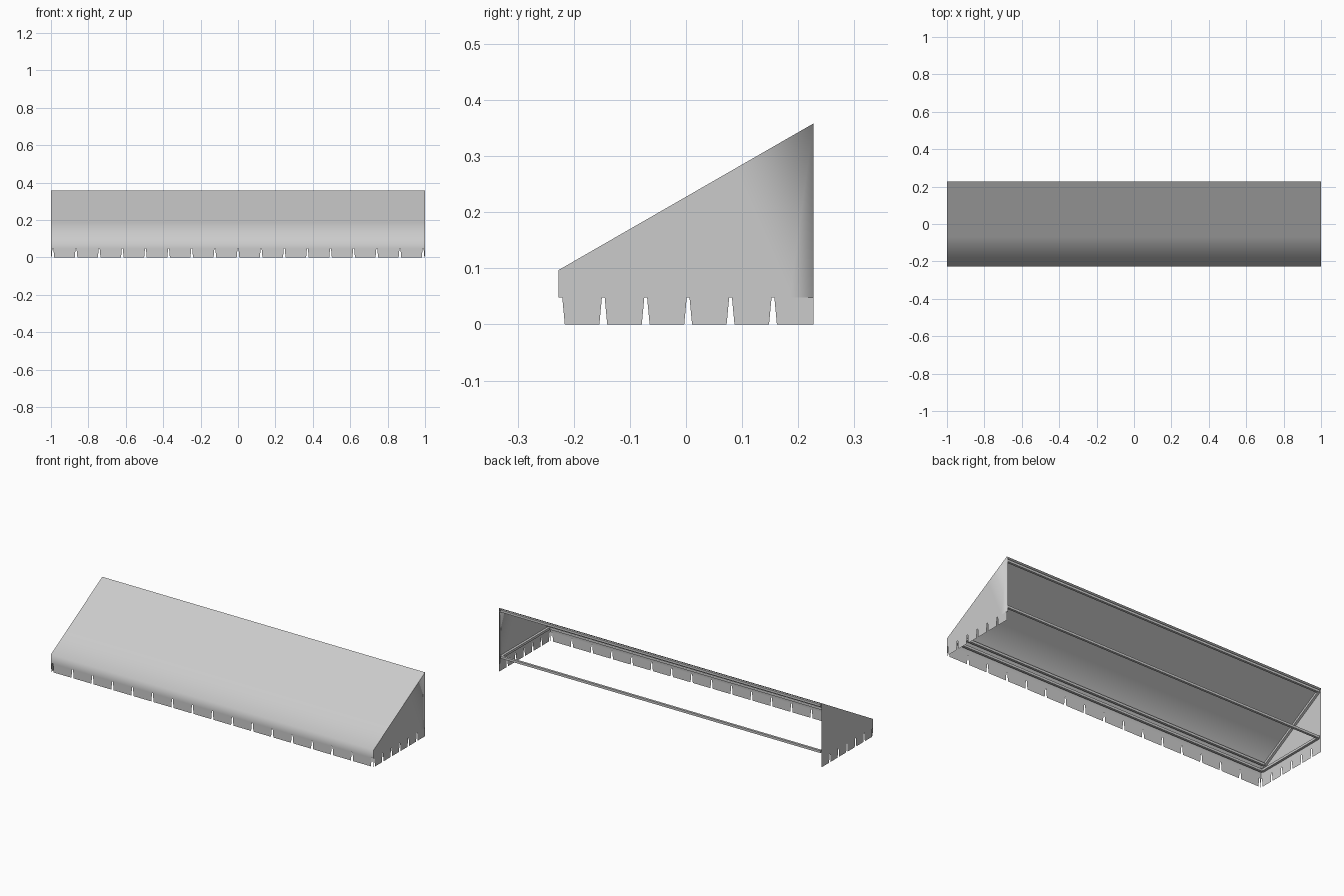
import bpy
import math
from mathutils import Vector

cube = bpy.data.objects.get("Cube")
if cube:
    bpy.data.objects.remove(cube, do_unlink=True)


def make_material(name, rgb):
    m = bpy.data.materials.new(name)
    m.use_nodes = True
    m.diffuse_color = (*rgb, 1)
    m.node_tree.nodes["Principled BSDF"].inputs["Base Color"].default_value = (*rgb, 1)
    return m


grey = make_material("canvas grey", (0.6, 0.6, 0.6))

W, D = 1.0, 0.227             # half width, half depth
EAVE, RIDGE, HEM = 0.097, 0.358, 0.048
SLOPE = (RIDGE - EAVE) / (2 * D)


def roof_z(y):
    return EAVE + (y + D) * SLOPE


def add_mesh(name, verts, faces, smooth=False):
    me = bpy.data.meshes.new(name)
    me.from_pydata(verts, [], faces)
    me.materials.append(grey)
    me.polygons.foreach_set("use_smooth", [smooth] * len(faces))
    me.update()
    ob = bpy.data.objects.new(name, me)
    bpy.context.collection.objects.link(ob)
    return ob


# Canvas roof, softly turning down into the front valance
profile = [(-D, HEM), (-D, EAVE), (-0.07, roof_z(-0.07)), (D, RIDGE)]
verts = [(x, y, z) for y, z in profile for x in (-W, W)]
faces = [(2 * i, 2 * i + 1, 2 * i + 3, 2 * i + 2) for i in range(len(profile) - 1)]
add_mesh("roof_canvas", verts, faces, smooth=True)

# Side canvases; the left one has a narrow turned-in hem along the back
outline = [(-D, HEM), (D, HEM), (D, RIDGE), (-D, EAVE)]
add_mesh("right_side_canvas", [(-W, y, z) for y, z in outline], [(3, 2, 1, 0)])
left = [(W, -D, HEM), (W, 0.185, HEM), (W, 0.085, roof_z(0.085)), (W, -D, EAVE),
        (W, D, HEM), (W, D, RIDGE), (W - 0.006, D, HEM), (W - 0.006, D, RIDGE)]
add_mesh("left_side_canvas", left, [(0, 1, 2, 3), (1, 4, 5, 2), (4, 6, 7, 5)], smooth=True)


# Valance flaps separated by tapered notches
def flaps(name, start, end, notches, place, flip=False):
    stops = [start] + notches + [end]
    verts, faces = [], []
    for i in range(len(stops) - 1):
        a, b = stops[i], stops[i + 1]
        lo, hi = float(i > 0), float(i < len(stops) - 2)
        corners = [(a + 0.007 * lo, 0), (b - 0.007 * hi, 0),
                   (b - 0.0025 * hi, HEM), (a + 0.0025 * lo, HEM)]
        if corners[0][0] >= corners[1][0]:
            continue
        n = len(verts)
        verts += [place(t, z) for t, z in corners]
        face = (n, n + 1, n + 2, n + 3)
        faces.append(face[::-1] if flip else face)
    add_mesh(name, verts, faces)


front_notches = [i * 0.1237 for i in range(-8, 9)]
side_notches = [-0.223 + i * 0.0756 for i in range(6)]
flaps("front_valance", -W, W, front_notches, lambda t, z: (t, -D, z))
flaps("left_valance", -D, D, side_notches, lambda t, z: (W, t, z))
flaps("right_valance", -D, D, side_notches, lambda t, z: (-W, t, z), flip=True)


# Square frame bars under the canvas
def bar(name, a, b, size=0.013):
    a, b = Vector(a), Vector(b)
    bpy.ops.mesh.primitive_cube_add(size=1, location=(a + b) / 2)
    ob = bpy.context.object
    ob.name = name
    ob.scale = (size, size, (b - a).length)
    ob.rotation_euler = (b - a).to_track_quat('Z', 'Y').to_euler()
    ob.data.materials.append(grey)


X, F, B, LOW, GAP = W - 0.009, -D + 0.018, D - 0.009, 0.082, 0.012
bar("front_lower_bar", (-X, F, LOW), (X, F, LOW))
bar("back_lower_bar", (-X, B, LOW), (X, B, LOW))
bar("front_upper_bar", (-X, F + 0.02, roof_z(F + 0.02) - GAP), (X, F + 0.02, roof_z(F + 0.02) - GAP))
bar("back_upper_bar", (-X, B, roof_z(B) - GAP), (X, B, roof_z(B) - GAP))
for side, s in (("left", 1), ("right", -1)):
    bar(side + "_lower_bar", (s * X, F, LOW), (s * X, B, LOW))
    bar(side + "_rafter", (s * X, F, roof_z(F) - GAP), (s * X, B, roof_z(B) - GAP))
